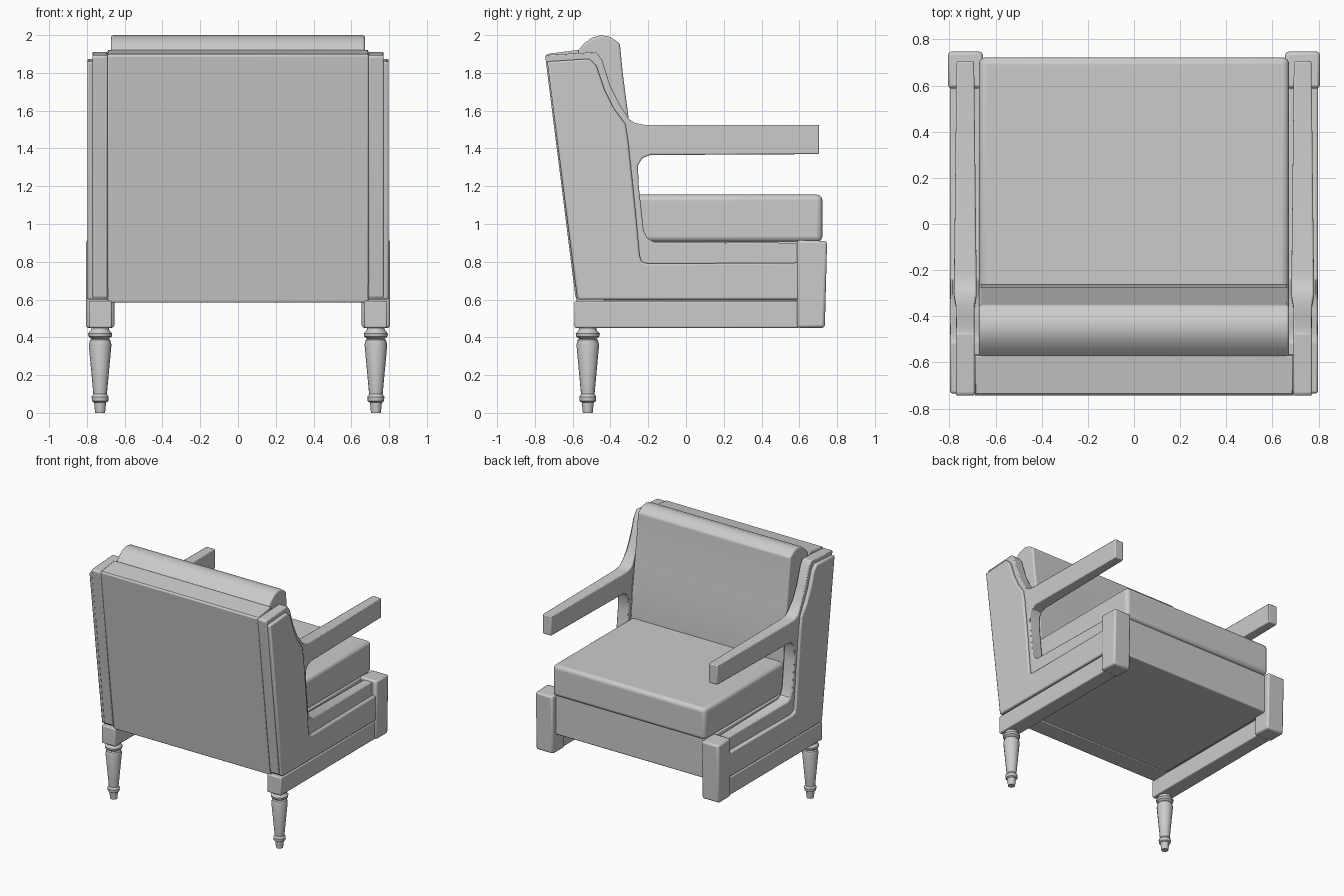
import bpy, bmesh, math
from mathutils import Vector

if "Cube" in bpy.data.objects:
    bpy.data.objects.remove(bpy.data.objects["Cube"])


def finish(name, bm, bevel=0.0, segments=2, angle=35):
    bmesh.ops.recalc_face_normals(bm, faces=bm.faces)
    mesh = bpy.data.meshes.new(name)
    bm.to_mesh(mesh)
    bm.free()
    ob = bpy.data.objects.new(name, mesh)
    bpy.context.collection.objects.link(ob)
    if bevel:
        m = ob.modifiers.new("soft_edges", 'BEVEL')
        m.width, m.segments = bevel, segments
        m.limit_method, m.angle_limit = 'ANGLE', math.radians(40)
    bpy.ops.object.select_all(action='DESELECT')
    ob.select_set(True)
    bpy.context.view_layer.objects.active = ob
    bpy.ops.object.shade_smooth_by_angle(angle=math.radians(angle))
    return ob


def extrude_profile(name, pts, x0, x1, bevel=0.0, segments=2, width=None):
    """Extrude a (y, z) outline along x; width(y, z) gives an optional half thickness."""
    bm = bmesh.new()
    mid = (x0 + x1) / 2
    rings = []
    for s in (-1, 1):
        rings.append([bm.verts.new((mid + s * (width(y, z) if width else (x1 - x0) / 2), y, z))
                      for y, z in pts])
    n = len(pts)
    bm.faces.new(rings[0])
    bm.faces.new(rings[1][::-1])
    for i in range(n):
        j = (i + 1) % n
        bm.faces.new((rings[0][i], rings[0][j], rings[1][j], rings[1][i]))
    return finish(name, bm, bevel, segments)


def box(name, lo, hi, bevel=0.01, segments=2):
    pts = [(lo[1], lo[2]), (hi[1], lo[2]), (hi[1], hi[2]), (lo[1], hi[2])]
    return extrude_profile(name, pts, lo[0], hi[0], bevel, segments)


def lathe(name, profile, x, y, sides=16):
    bm = bmesh.new()
    rings = [[bm.verts.new((x + r * math.cos(2 * math.pi * i / sides),
                            y + r * math.sin(2 * math.pi * i / sides), z))
              for i in range(sides)] for r, z in profile]
    for a, b in zip(rings, rings[1:]):
        for i in range(sides):
            j = (i + 1) % sides
            bm.faces.new((a[i], a[j], b[j], b[i]))
    bm.faces.new(rings[0])
    bm.faces.new(rings[-1])
    return finish(name, bm)


# Outlines in (y, z)
frame_outline = [(-0.585, 0.61), (-0.745, 1.885), (-0.735, 1.895), (-0.475, 1.91), (-0.445, 1.87),
                 (-0.40, 1.73), (-0.35, 1.63), (-0.30, 1.555), (-0.27, 1.535), (-0.22, 1.525),
                 (0.705, 1.525), (0.705, 1.37), (-0.19, 1.365), (-0.23, 1.35), (-0.255, 1.31),
                 (-0.25, 1.20), (-0.225, 0.97), (-0.205, 0.925), (-0.17, 0.905), (0.60, 0.90),
                 (0.60, 0.61)]
panel_outline = [(-0.575, 0.60), (-0.735, 1.86), (-0.51, 1.875), (-0.475, 1.84), (-0.43, 1.71),
                 (-0.38, 1.61), (-0.32, 1.53), (-0.305, 1.43), (-0.27, 1.10), (-0.245, 0.83),
                 (-0.235, 0.80), (-0.20, 0.79), (0.60, 0.795), (0.60, 0.60)]
leg_profile = [(0.026, 0), (0.032, 0.055), (0.043, 0.062), (0.045, 0.085), (0.036, 0.10),
               (0.060, 0.36), (0.054, 0.385), (0.046, 0.392), (0.062, 0.405), (0.064, 0.42),
               (0.050, 0.435), (0.046, 0.445), (0.052, 0.47)]


def arm_width(y, z):
    if y > 0:
        return 0.038
    return 0.048 if y > -0.31 else 0.040


# Mirrored side assemblies
for s, side in ((-1, "left"), (1, "right")):
    def span(a, b):
        return (a, b) if s > 0 else (-b, -a)

    x0, x1 = span(0.693, 0.769)
    extrude_profile("arm_frame_" + side, frame_outline, x0, x1, 0.012, 2, arm_width)
    x0, x1 = span(0.665, 0.798)
    extrude_profile("side_panel_" + side, panel_outline, x0, x1, 0.010)
    x0, x1 = span(0.668, 0.79)
    box("side_rail_" + side, (x0, -0.59, 0.45), (x1, 0.60, 0.592), 0.008)
    x0, x1 = span(0.655, 0.806)
    post = [(0.588, 0.45), (0.735, 0.45), (0.747, 0.91), (0.588, 0.915)]
    extrude_profile("front_post_" + side, post, x0, x1, 0.014)
    lathe("back_leg_" + side, leg_profile, s * 0.73, -0.52)

# Tilted back board
back = [(-0.578, 0.585), (-0.745, 1.89), (-0.735, 1.90), (-0.57, 1.922), (-0.43, 0.585)]
extrude_profile("back_board", back, -0.69, 0.69, 0.006)

# Seat base with front rail
box("seat_base", (-0.67, -0.57, 0.595), (0.67, 0.70, 0.908), 0.008)

# Seat cushion
box("seat_cushion", (-0.672, -0.29, 0.905), (0.672, 0.722, 1.155), 0.03, 4)

# Back cushion with rolled top
cushion = [(-0.45, 0.92), (-0.58, 1.91), (-0.54, 1.955), (-0.50, 1.985), (-0.45, 2.0),
           (-0.40, 1.99), (-0.35, 1.955), (-0.335, 1.80), (-0.305, 1.57), (-0.275, 1.35),
           (-0.262, 1.15), (-0.26, 0.92)]
extrude_profile("back_cushion", cushion, -0.672, 0.672, 0.012, 3)
